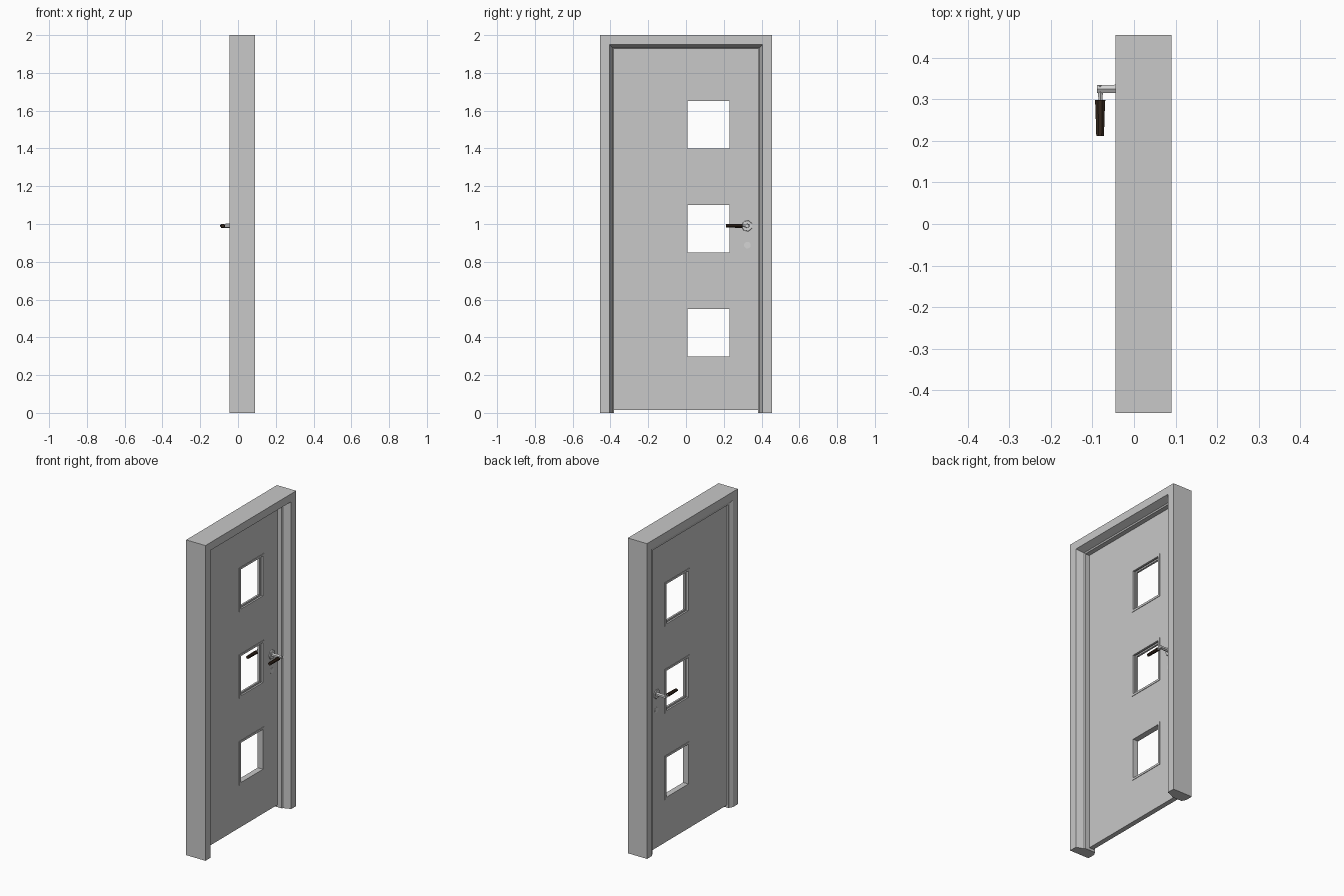
import bpy, bmesh, math
from mathutils import Vector

if "Cube" in bpy.data.objects:
    bpy.data.objects.remove(bpy.data.objects["Cube"])


def material(name, rgb):
    m = bpy.data.materials.new(name)
    m.diffuse_color = (*rgb, 1)
    m.use_nodes = True
    m.node_tree.nodes["Principled BSDF"].inputs["Base Color"].default_value = m.diffuse_color
    return m


GREY = material("door grey", (0.58, 0.58, 0.58))
METAL = material("light metal", (0.66, 0.66, 0.66))
BROWN = material("dark brown", (0.035, 0.02, 0.012))


def finish(bm, name, mat):
    bmesh.ops.recalc_face_normals(bm, faces=bm.faces)
    me = bpy.data.meshes.new(name)
    bm.to_mesh(me)
    bm.free()
    me.materials.append(mat)
    ob = bpy.data.objects.new(name, me)
    bpy.context.collection.objects.link(ob)
    return ob


def loft(name, rings, mat, closed=False):
    """Skin equal-sized rings of points; cap the ends, or join last to first."""
    bm = bmesh.new()
    vs = [[bm.verts.new(p) for p in r] for r in rings]
    n = len(vs[0])
    pairs = list(zip(vs, vs[1:])) + ([(vs[-1], vs[0])] if closed else [])
    for a, b in pairs:
        for i in range(n):
            j = (i + 1) % n
            bm.faces.new((a[i], a[j], b[j], b[i]))
    if not closed:
        bm.faces.new(vs[0])
        bm.faces.new(vs[-1])
    return finish(bm, name, mat)


# Frame: stepped rebate profile (x, inset) swept up, over and down
XF, XB = 0.011, -0.02           # door faces
XC = (XF + XB) / 2
profile = [(0.09, 0), (0.09, 0.05), (0.045, 0.066), (0.04, 0.074),
           (-0.033, 0.074), (-0.035, 0.066), (-0.045, 0.05), (-0.045, 0)]
H, T = 0.455, 2.0
loft("door_frame", [
    [(x, -H + d, 0) for x, d in profile],
    [(x, -H + d, T - d) for x, d in profile],
    [(x, H - d, T - d) for x, d in profile],
    [(x, H - d, 0) for x, d in profile]], GREY)

# Door leaf: grid of cells with the three window openings left out
W0, W1 = 0.0, 0.239
windows = [(0.29, 0.56), (0.84, 1.11), (1.39, 1.66)]
ys = [-0.381, W0, W1, 0.381]
zs = [0.015] + [z for w in windows for z in w] + [1.927]
bm = bmesh.new()
grid = {}


def gv(x, i, k):
    if (x, i, k) not in grid:
        grid[x, i, k] = bm.verts.new((x, ys[i], zs[k]))
    return grid[x, i, k]


cells = {(i, k) for i in range(3) for k in range(len(zs) - 1)
         if not (i == 1 and k % 2 == 1)}
for i, k in cells:
    c = [(i, k), (i + 1, k), (i + 1, k + 1), (i, k + 1)]
    for x in (XF, XB):
        bm.faces.new([gv(x, *p) for p in c])
    for side, nb in enumerate([(i, k - 1), (i + 1, k), (i, k + 1), (i - 1, k)]):
        if nb not in cells:
            p, q = c[side], c[(side + 1) % 4]
            bm.faces.new((gv(XF, *p), gv(XF, *q), gv(XB, *q), gv(XB, *p)))
finish(bm, "door_leaf", GREY)


# Window trims: rectangular rings
def trim(name, z0, z1, xa, xb):
    rings = []
    for sy, sz in ((0, 0), (1, 0), (1, 1), (0, 1)):
        ring = []
        for x, d in ((xa, -0.004), (xb, -0.004), (xb, 0.009), (xa, 0.009)):
            ring.append((x, W1 - d if sy else W0 + d, z1 - d if sz else z0 + d))
        rings.append(ring)
    loft(name, rings, GREY, closed=True)


for n, (z0, z1) in enumerate(windows):
    if n == 0:
        trim("lower_window_trim", z0, z1, XB - 0.003, XF + 0.003)
    else:
        trim(f"window_trim_front_{n}", z0, z1, XF - 0.009, XF + 0.003)
        trim(f"window_trim_back_{n}", z0, z1, XB - 0.003, XB + 0.009)


# Handle sets on both faces
def disc(s, cy, cz, r, n, off):
    x = XC + s * off
    return [(x, cy + r * math.cos(2 * math.pi * (i + .5) / n),
             cz + r * math.sin(2 * math.pi * (i + .5) / n)) for i in range(n)]


def section(s, off, y, z, rx, rz, n=8):
    """Ring across the lever, facing along y."""
    return [(XC + s * off + rx * math.cos(2 * math.pi * (i + .5) / n), y,
             z + rz * math.sin(2 * math.pi * (i + .5) / n)) for i in range(n)]


half = (XF - XB) / 2
HY, HZ = 0.323, 0.99
for s, side in ((1, "front"), (-1, "back")):
    loft(f"{side}_rosette", [disc(s, HY, HZ, 0.031, 7, half - 0.002),
                             disc(s, HY, HZ, 0.028, 7, half + 0.005)], METAL)
    loft(f"{side}_spindle", [disc(s, HY + 0.002, HZ, 0.012, 6, half),
                             disc(s, HY + 0.002, HZ, 0.011, 6, 0.085)], METAL)
    loft(f"{side}_neck", [section(s, 0.077, 0.333, HZ, 0.009, 0.009, 6),
                          section(s, 0.076, 0.295, HZ, 0.005, 0.006, 6)], METAL)
    loft(f"{side}_grip", [section(s, 0.077, 0.298, HZ, 0.0135, 0.011),
                          section(s, 0.077, 0.285, HZ, 0.0125, 0.011),
                          section(s, 0.077, 0.212, HZ, 0.0100, 0.010)], BROWN)
    loft(f"{side}_key_plate", [disc(s, 0.325, 0.888, 0.018, 12, half - 0.002),
                               disc(s, 0.325, 0.888, 0.018, 12, half + 0.001)], METAL)
